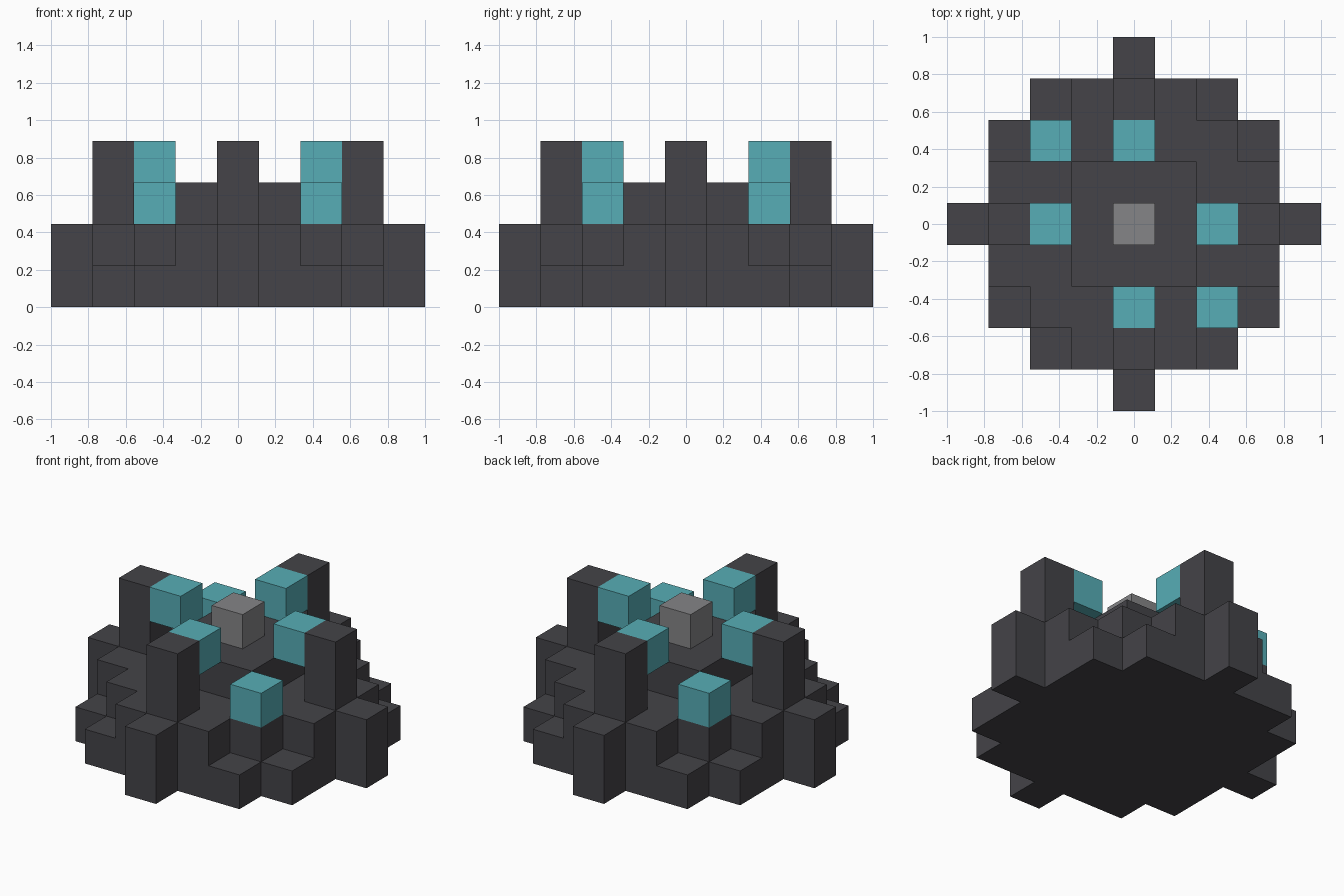
import bpy
import bmesh
from mathutils import Vector

U = 2 / 9  # side of one block

if "Cube" in bpy.data.objects:
    bpy.data.objects.remove(bpy.data.objects["Cube"], do_unlink=True)


def material(name, rgb):
    mat = bpy.data.materials.new(name)
    mat.use_nodes = True
    mat.diffuse_color = (*rgb, 1)
    mat.node_tree.nodes["Principled BSDF"].inputs["Base Color"].default_value = (*rgb, 1)
    return mat


STONE = material("dark stone", (0.058, 0.057, 0.065))
TEAL = material("teal glow", (0.095, 0.423, 0.468))
GRAY = material("mid gray", (0.235, 0.235, 0.242))


def slab(name, cells, bottom, top, mat):
    """Extrude a footprint of grid cells between two block levels."""
    bm = bmesh.new()
    for x, y in cells:
        corners = ((-0.5, -0.5), (0.5, -0.5), (0.5, 0.5), (-0.5, 0.5))
        bm.faces.new([bm.verts.new(((x + a) * U, (y + b) * U, bottom * U))
                      for a, b in corners])
    bmesh.ops.remove_doubles(bm, verts=bm.verts[:], dist=0.001)
    grown = bmesh.ops.extrude_face_region(bm, geom=bm.faces[:])["geom"]
    bmesh.ops.translate(bm, vec=Vector((0, 0, (top - bottom) * U)),
                        verts=[g for g in grown if isinstance(g, bmesh.types.BMVert)])
    bmesh.ops.recalc_face_normals(bm, faces=bm.faces[:])
    bmesh.ops.dissolve_limit(bm, angle_limit=0.01, verts=bm.verts[:], edges=bm.edges[:])
    mesh = bpy.data.meshes.new(name)
    bm.to_mesh(mesh)
    bm.free()
    mesh.materials.append(mat)
    obj = bpy.data.objects.new(name, mesh)
    bpy.context.collection.objects.link(obj)


def footprint(rule):
    span = range(-4, 5)
    return [(x, y) for x in span for y in span if rule(abs(x), abs(y))]


# Stepped base and raised centre
slab("lower_tier", footprint(lambda x, y: x + y <= 4 or (x + y == 5 and max(x, y) == 3)),
     0, 1, STONE)
slab("upper_tier", footprint(lambda x, y: x + y <= 4), 1, 2, STONE)
slab("centre_platform", footprint(lambda x, y: max(x, y) <= 1), 2, 3, STONE)
slab("centre_block", [(0, 0)], 3, 4, GRAY)

# Four pillars, each with a glowing block overhanging inward
for side, (x, y) in {"left": (1, 0), "right": (-1, 0),
                     "back": (0, 1), "front": (0, -1)}.items():
    slab(side + "_pillar", [(3 * x, 3 * y)], 2, 4, STONE)
    slab(side + "_glow_block", [(2 * x, 2 * y)], 3, 4, TEAL)

# Glowing blocks on two opposite corners of the upper tier
slab("front_left_corner_glow", [(2, -2)], 2, 3, TEAL)
slab("back_right_corner_glow", [(-2, 2)], 2, 3, TEAL)
